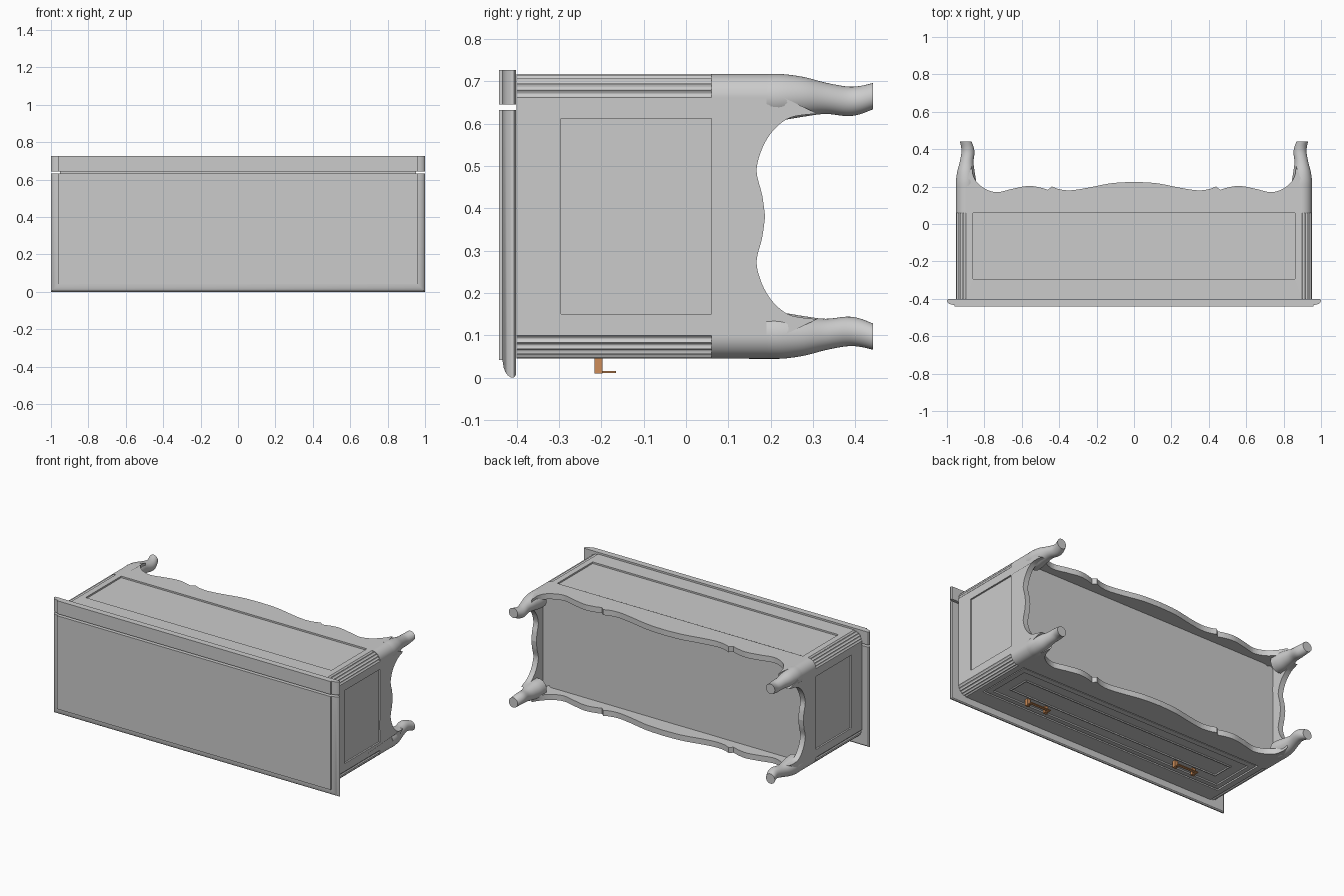
import bpy, bmesh, math

if "Cube" in bpy.data.objects:
    bpy.data.objects.remove(bpy.data.objects["Cube"])

def finish(name, bm, smooth=False, mat=None):
    bmesh.ops.recalc_face_normals(bm, faces=bm.faces)
    me = bpy.data.meshes.new(name)
    bm.to_mesh(me)
    bm.free()
    ob = bpy.data.objects.new(name, me)
    bpy.context.collection.objects.link(ob)
    if mat:
        me.materials.append(mat)
    if smooth:
        bpy.ops.object.select_all(action='DESELECT')
        ob.select_set(True)
        bpy.context.view_layer.objects.active = ob
        bpy.ops.object.shade_smooth_by_angle(angle=math.radians(30))
    return ob

def loft(name, rings, smooth=False, mat=None):
    """Skin equal-length closed rings and cap both ends."""
    bm = bmesh.new()
    vs = [[bm.verts.new(p) for p in r] for r in rings]
    n = len(vs[0])
    for a, b in zip(vs, vs[1:]):
        for i in range(n):
            bm.faces.new((a[i], a[(i + 1) % n], b[(i + 1) % n], b[i]))
    bm.faces.new(vs[0])
    bm.faces.new(vs[-1])
    return finish(name, bm, smooth, mat)

def box(name, x, y, z, mat=None):
    return loft(name, [[(x[0], y[0], k), (x[1], y[0], k), (x[1], y[1], k), (x[0], y[1], k)] for k in z], mat=mat)

def spline(pts, n=6):
    """Catmull-Rom through points."""
    p = [pts[0]] + pts + [pts[-1]]
    out = []
    for i in range(1, len(p) - 2):
        for k in range(n):
            t = k / n
            out.append(tuple(0.5 * (2 * b + (c - a) * t + (2 * a - 5 * b + 4 * c - d) * t * t
                       + (3 * b - a - 3 * c + d) * t ** 3)
                       for a, b, c, d in zip(*p[i - 1:i + 3])))
    return out + [pts[-1]]

def cut(ob, x, y, z):
    c = box("cutter", x, y, z)
    c.hide_render = True
    m = ob.modifiers.new("recess", 'BOOLEAN')
    m.operation = 'DIFFERENCE'
    m.solver = 'EXACT'
    m.object = c
    bpy.ops.object.select_all(action='DESELECT')
    bpy.context.view_layer.objects.active = ob
    ob.select_set(True)
    bpy.ops.object.modifier_apply(modifier=m.name)
    bpy.data.objects.remove(c)

X, Z0, Z1 = 0.952, 0.045, 0.717      # body extents
ZC = (Z0 + Z1) / 2
TOP, FLOOR, T, R = -0.40, 0.12, 0.035, 0.055
PY = (-0.295, 0.06)                  # panel extent along y

# leg stations: (y, outer offset, inner offset) from the body corner
leg = spline([(.19, 0, .11), (.23, 0, .108), (.28, .007, .100), (.33, .02, .094),
              (.38, .029, .099), (.41, .028, .095), (.4415, .021, .083)], 5)

def sway(y):
    """How far the leg's outer face has moved inward at y."""
    for a, b in zip(leg, leg[1:]):
        if a[0] <= y <= b[0]:
            return a[1] + (b[1] - a[1]) * (y - a[0]) / (b[0] - a[0])
    return 0

# scalloped apron outlines (half), mirrored into full wall outlines
long_half = spline([(0, .225), (.12, .218), (.25, .193), (.34, .180), (.40, .186), (.44, .201)]) \
    + spline([(.46, .182), (.51, .197), (.57, .203), (.65, .188), (.73, .170), (.79, .185),
              (.835, .218), (.86, .26), (.866, .31)])
end_half = spline([(0, .187), (.05, .180), (.105, .167), (.15, .176), (.19, .196), (.22, .224),
                   (.236, .255), (.243, .31)])

def outline(half, w):
    tip = half[-1][0]
    side = [(tip + (w - tip) * k / 5, .31 - .08 * k / 5) for k in range(1, 6)]
    h = half + side + [(w, TOP)]
    return [(-a, b) for a, b in h[:0:-1]] + h

lo = outline(long_half, X - R)
eo = outline(end_half, (Z1 - Z0) / 2 - R)

# long walls, back one with a recessed panel, front one with the drawer opening
def long_wall(name, z, s):
    return loft(name, [[(a, b, z + s * (d + sway(b))) for a, b in lo] for d in (0, T)])
front = long_wall("front_wall", Z0, 1)
back = long_wall("back_wall", Z1, -1)
cut(back, (-.86, .86), PY, (Z1 - .010, Z1 + .05))
cut(front, (-.86, .86), PY, (Z0 - .05, Z0 + .012))

# end walls with recessed panels
for s, nm in ((1, "right"), (-1, "left")):
    e = loft(nm + "_end_wall", [[(s * (X - d - sway(b)), b, ZC + a) for a, b in eo] for d in (0, T)])
    xs = sorted((s * (X - .010), s * (X + .05)))
    cut(e, xs, PY, (.15, .612))

# drawer front: raised field with a sunk centre
def rect(i, z):
    a, y0, y1 = .86 - i, PY[0] + i, PY[1] - i
    return [(-a, y0, z), (a, y0, z), (a, y1, z), (-a, y1, z)]
loft("drawer_front", [rect(i, z) for i, z in
     ((.008, .06), (.008, .047), (.04, .045), (.045, .051), (.105, .051), (.11, .046), (.116, .046), (.116, .054))])

# chest bottom and rear rail beneath the lid gap
box("chest_bottom", (-X + .025, X - .025), (FLOOR - .02, FLOOR), (Z0 + .025, Z1 - .025))
box("hinge_rail", (-X + .025, X - .025), (TOP - .001, TOP + .02), (.58, Z1 - .025))

# rounded corners (fluted beside the panels, plain above the legs) and curved legs
for sx, sxn in ((1, "right"), (-1, "left")):
    for sz, szn in ((1, "back"), (-1, "front")):
        def at(y, c, q, a):
            cz = Z1 - c if sz > 0 else Z0 + c
            return (sx * (X - c + q * math.cos(a)), y, cz + sz * q * math.sin(a))
        def ring(y, o, i, n=48):
            return [at(y, (o + i) / 2, (i - o) / 2, 2 * math.pi * k / n) for k in range(n)]
        def corner(y, flute, n=50):
            arc = [math.pi / 2 * k / n for k in range(n + 1)]
            return [at(y, R, R - flute * abs(math.sin(10 * a)), a) for a in arc] \
                + [at(y, R, R - T, a) for a in arc[::-10]]
        tag = szn + "_" + sxn
        loft(tag + "_leg", [ring(*p) for p in leg], True)
        loft(tag + "_fluted_corner", [corner(y, .006) for y in (TOP, .06)], True)
        loft(tag + "_plain_corner", [corner(y, 0) for y in (.06, .20)], True)

# lid with moulded edge on front and sides, plus fixed rear strip
edge = [(.006, -.402), (0, -.407), (0, -.413), (.005, -.421), (.013, -.427), (.024, -.431),
        (.036, -.433), (.041, -.4335), (.0415, -.4415)]
def slab(name, z0, z1, moulded_front):
    rings = []
    for i, y in edge:
        a, b = 1 - i, z0 + (i if moulded_front else 0)
        rings.append([(-a, y, b), (a, y, b), (a, y, z1), (-a, y, z1)])
    loft(name, rings, True)
slab("lid", 0, .632, True)
slab("lid_rear_strip", .645, .727, False)

# drawer pulls
copper = bpy.data.materials.new("copper")
copper.diffuse_color = (.62, .27, .10, 1)
copper.use_nodes = True
copper.node_tree.nodes["Principled BSDF"].inputs["Base Color"].default_value = copper.diffuse_color
for s, nm in ((1, "right"), (-1, "left")):
    c = s * .54
    for d in (-.065, .065):
        box(nm + "_pull_post", (c + d - .011, c + d + .011), (-.216, -.197), (.010, .056), copper)
        box(nm + "_pull_arm", (c + d - .006, c + d + .006), (-.20, -.166), (.011, .016), copper)
    box(nm + "_pull_bar", (c - .071, c + .071), (-.184, -.166), (.011, .016), copper)
